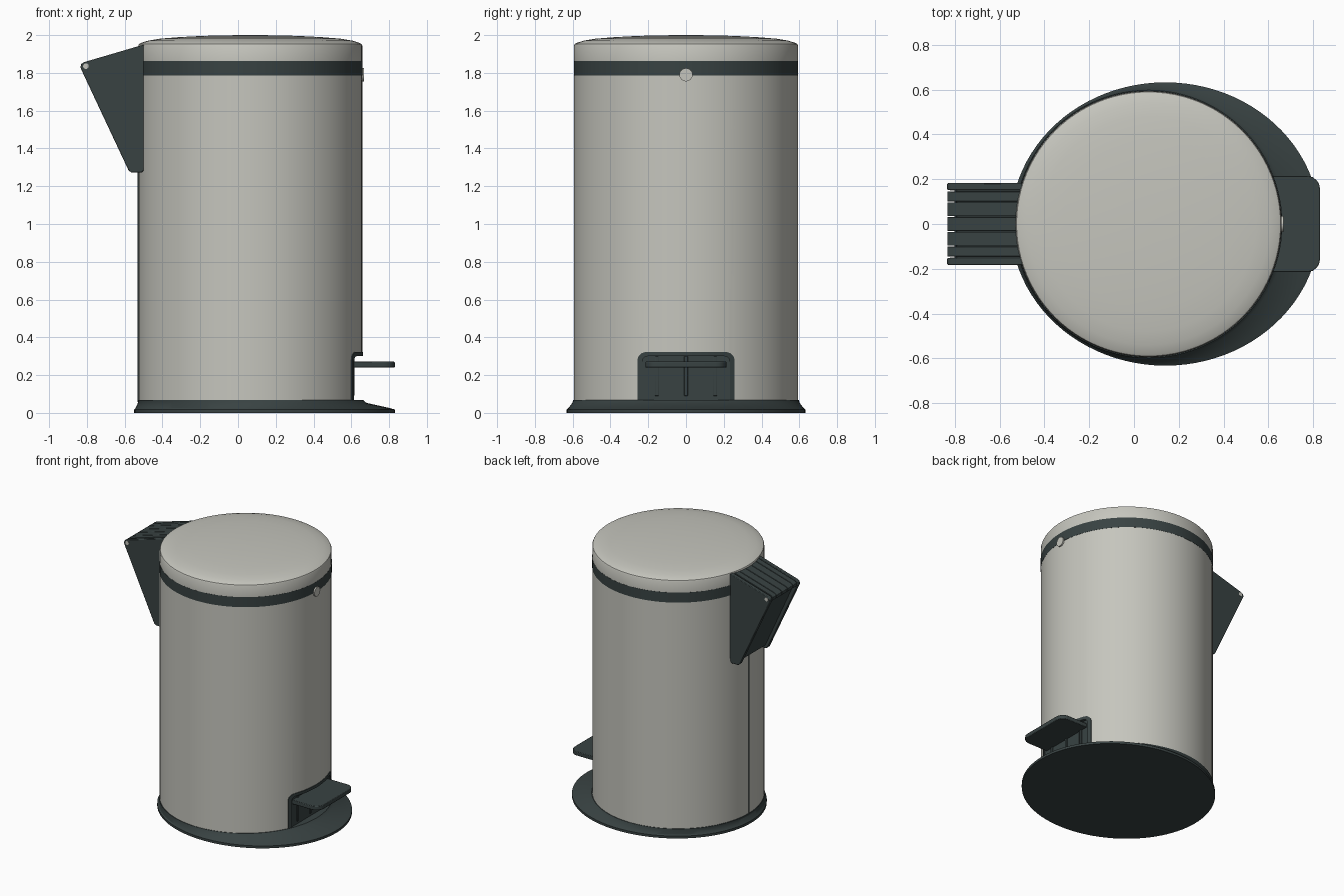
import bpy, bmesh
from math import cos, sin, pi, radians
from mathutils import Vector

if "Cube" in bpy.data.objects:
    bpy.data.objects.remove(bpy.data.objects["Cube"])

CX, R, N = 0.065, 0.593, 96   # bin axis, radius, segments


def material(name, col):
    m = bpy.data.materials.new(name)
    m.diffuse_color = (*col, 1)
    m.use_nodes = True
    m.node_tree.nodes["Principled BSDF"].inputs["Base Color"].default_value = m.diffuse_color
    return m


STEEL = material("light_steel", (0.56, 0.56, 0.51))
DARK = material("dark_plastic", (0.04, 0.055, 0.055))


def finish(name, bm, mat, bevel=0):
    bmesh.ops.recalc_face_normals(bm, faces=bm.faces)
    me = bpy.data.meshes.new(name)
    bm.to_mesh(me)
    bm.free()
    ob = bpy.data.objects.new(name, me)
    bpy.context.collection.objects.link(ob)
    me.materials.append(mat)
    if bevel:
        b = ob.modifiers.new("bevel", 'BEVEL')
        b.width, b.segments, b.limit_method = bevel, 2, 'ANGLE'
    smooth(ob)
    return ob


def smooth(ob):
    bpy.ops.object.select_all(action='DESELECT')
    ob.select_set(True)
    bpy.context.view_layer.objects.active = ob
    bpy.ops.object.shade_smooth_by_angle(angle=radians(30))


def loft(name, rings, mat):
    """Closed solid through ellipses given as (centre x, rx, ry, z)."""
    bm = bmesh.new()
    loops = [[bm.verts.new((c + rx * cos(2 * pi * i / N), ry * sin(2 * pi * i / N), z))
              for i in range(N)] for c, rx, ry, z in rings]
    for a, b in zip(loops, loops[1:]):
        for i in range(N):
            j = (i + 1) % N
            bm.faces.new((a[i], a[j], b[j], b[i]))
    bm.faces.new(loops[0])
    bm.faces.new(loops[-1])
    return finish(name, bm, mat)


def drum(name, profile, mat):
    return loft(name, [(CX, r, r, z) for r, z in profile], mat)


def prism(name, pts, axis, lo, hi, mat, bevel=0):
    """Extrude a 2D outline along an axis."""
    put = {'x': lambda u, v, w: (w, u, v), 'y': lambda u, v, w: (u, w, v),
           'z': lambda u, v, w: (u, v, w)}[axis]
    bm = bmesh.new()
    a = [bm.verts.new(put(u, v, lo)) for u, v in pts]
    b = [bm.verts.new(put(u, v, hi)) for u, v in pts]
    for i in range(len(pts)):
        j = (i + 1) % len(pts)
        bm.faces.new((a[i], a[j], b[j], b[i]))
    bm.faces.new(a)
    bm.faces.new(b)
    return finish(name, bm, mat, bevel)


def rect(u0, u1, v0, v1):
    return [(u0, v0), (u1, v0), (u1, v1), (u0, v1)]


def disc(u, v, r, n=24):
    return [(u + r * cos(2 * pi * i / n), v + r * sin(2 * pi * i / n)) for i in range(n)]


def arch(w, z0, z1, r):
    """Upright outline with rounded top corners, from right foot to left foot."""
    right = [(w - r + r * cos(t), z1 - r + r * sin(t)) for t in (pi / 2 * k / 6 for k in range(7))]
    return [(w, z0)] + right + [(-u, v) for u, v in reversed(right)] + [(-w, z0)]


def boolean(ob, cutter, op):
    m = ob.modifiers.new("bool", 'BOOLEAN')
    m.object, m.operation, m.solver = cutter, op, 'EXACT'
    bpy.ops.object.select_all(action='DESELECT')
    bpy.context.view_layer.objects.active = ob
    ob.select_set(True)
    bpy.ops.object.modifier_apply(modifier=m.name)
    bpy.data.objects.remove(cutter)
    smooth(ob)


# Flared base, stretched forward under the pedal
loft("base", [(0.14, 0.69, 0.632, 0), (0.14, 0.69, 0.632, 0.018), (0.13, 0.672, 0.622, 0.026),
              (0.075, 0.605, 0.602, 0.053), (CX, 0.597, 0.597, 0.068)], DARK)

# Steel body with pedal opening, band and domed lid
body = drum("body", [(R, 0.055), (R, 1.79)], STEEL)
boolean(body, prism("cutter", arch(0.25, 0.0, 0.315, 0.04), 'x', 0.45, 0.8, STEEL), 'DIFFERENCE')
drum("band", [(R + 0.001, 1.787), (R + 0.001, 1.863)], DARK)
drum("lid", [(R, 1.86), (R, 1.945), (0.589, 1.953), (0.578, 1.959), (0.54, 1.971), (0.48, 1.981),
             (0.38, 1.989), (0.25, 1.996), (0.12, 1.999), (0.02, 2.0)], STEEL)
prism("body_seam", rect(-0.004, 0.004, 0.06, 1.79), 'x', -0.531, -0.5, DARK)
prism("front_button", disc(0, 1.79, 0.035), 'x', 0.62, 0.668, STEEL)

# Pedal surround: curved lip and flat back panel
frame = prism("pedal_frame", arch(0.257, 0.03, 0.322, 0.045)
              + list(reversed(arch(0.232, 0.03, 0.3, 0.03))), 'x', 0.5, 0.75, DARK)
boolean(frame, drum("cutter", [(R + 0.004, -0.1), (R + 0.004, 0.6)], DARK), 'INTERSECT')
prism("pedal_panel", arch(0.24, 0.03, 0.31, 0.035), 'x', 0.46, 0.607, DARK)
for i in (-1, 0, 1):
    prism("pedal_rib", rect(i * 0.155 - 0.01, i * 0.155 + 0.01, 0.09, 0.3), 'x',
          0.59, 0.616, DARK, 0.003)

# Pedal plate with rounded front corners
side = [(0.56, 0.215), (0.775, 0.215), (0.797, 0.209), (0.815, 0.195), (0.826, 0.178), (0.83, 0.155)]
prism("pedal", side + [(x, -y) for x, y in reversed(side)], 'z', 0.24, 0.271, DARK, 0.004)

# Rear hinge housing: two cheeks, recessed core, ribbed top and pins
cheek = [(-0.487, 1.95), (-0.505, 1.948), (-0.815, 1.857), (-0.829, 1.848), (-0.834, 1.832),
         (-0.83, 1.818), (-0.58, 1.285), (-0.565, 1.272), (-0.51, 1.272), (-0.499, 1.285),
         (-0.487, 1.4)]
core = [(-0.46, 1.945), (-0.505, 1.936), (-0.79, 1.852), (-0.8, 1.82), (-0.56, 1.295), (-0.46, 1.295)]
prism("hinge_core", core, 'y', -0.16, 0.16, DARK)
for s in (-1, 1):
    prism("hinge_cheek", cheek, 'y', min(s * 0.152, s * 0.182), max(s * 0.152, s * 0.182), DARK, 0.004)
    prism("hinge_pin", disc(-0.805, 1.836, 0.015, 16), 'y',
          min(s * 0.15, s * 0.1835), max(s * 0.15, s * 0.1835), STEEL)
slat = [(-0.487, 1.951), (-0.505, 1.948), (-0.815, 1.857), (-0.832, 1.845), (-0.83, 1.82),
        (-0.79, 1.82), (-0.487, 1.915)]
for i in range(-2, 3):
    w = 0.031 if abs(i) < 2 else 0.022
    c = i * 0.066 - (0.009 if i == 2 else -0.009 if i == -2 else 0)
    prism("hinge_slat", slat, 'y', c - w, c + w, DARK, 0.002)
